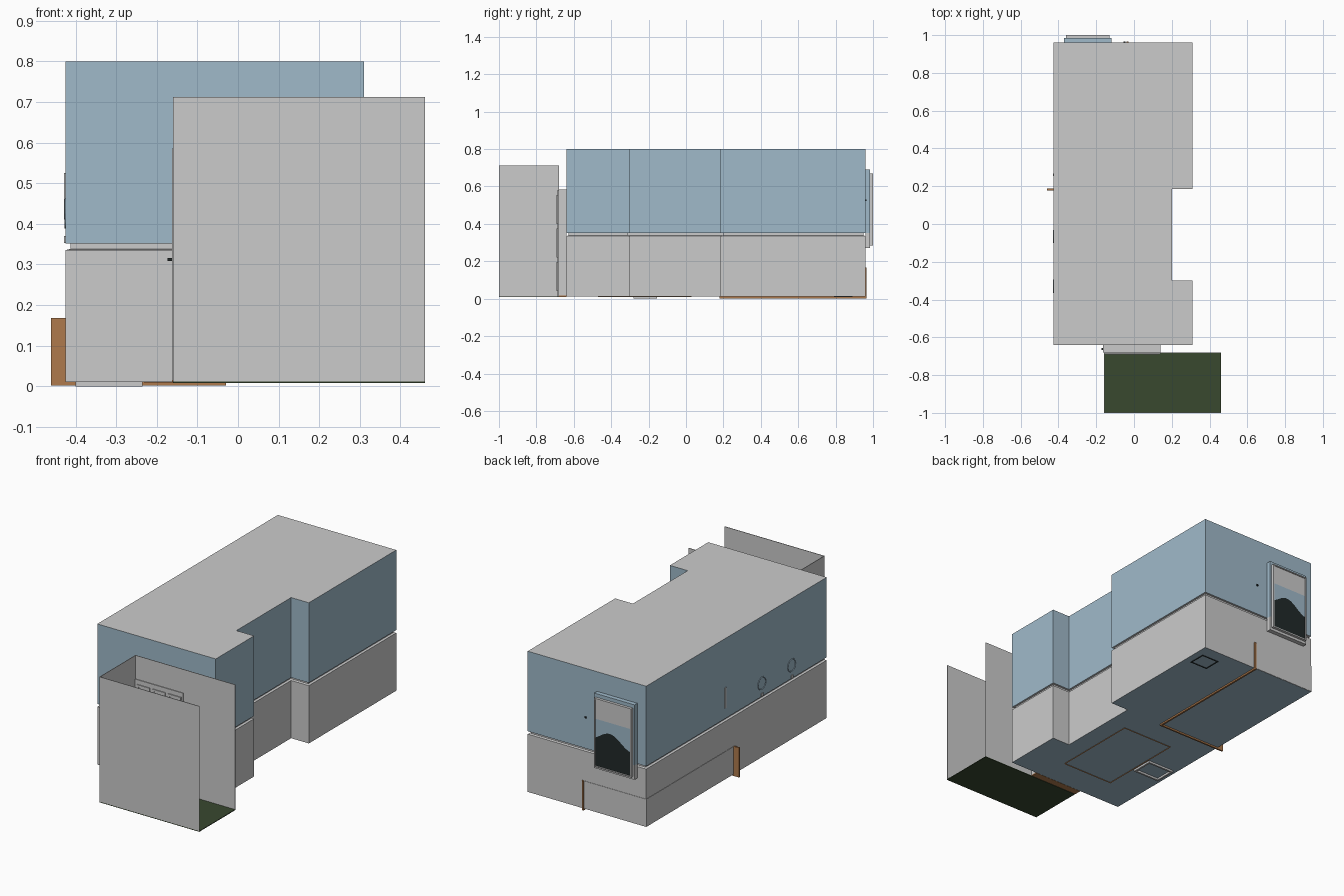
import bpy, bmesh, math

if "Cube" in bpy.data.objects:
    bpy.data.objects.remove(bpy.data.objects["Cube"])


def mat(name, r, g, b):
    m = bpy.data.materials.new(name)
    m.diffuse_color = (r, g, b, 1)
    m.use_nodes = True
    m.node_tree.nodes["Principled BSDF"].inputs["Base Color"].default_value = m.diffuse_color
    return m


GREY = mat("light_grey", .6, .6, .6)
BLUE = mat("dusty_blue", .35, .49, .59)
GREEN = mat("dark_green", .04, .065, .028)
BROWN = mat("warm_brown", .43, .195, .073)
DARK = mat("near_black", .015, .022, .022)


def finish(bm, name, mats):
    me = bpy.data.meshes.new(name)
    bm.to_mesh(me)
    bm.free()
    for m in mats:
        me.materials.append(m)
    ob = bpy.data.objects.new(name, me)
    bpy.context.collection.objects.link(ob)
    return ob


def box(name, x0, x1, y0, y1, z0, z1, m):
    bm = bmesh.new()
    bmesh.ops.create_cube(bm, size=1)
    for v in bm.verts:
        v.co = (x0 if v.co.x < 0 else x1, y0 if v.co.y < 0 else y1,
                z0 if v.co.z < 0 else z1)
    return finish(bm, name, [m])


def frame_xy(name, x0, x1, y0, y1, z0, z1, t, m):
    box(name + "_left", x0, x0 + t, y0, y1, z0, z1, m)
    box(name + "_right", x1 - t, x1, y0, y1, z0, z1, m)
    box(name + "_front", x0 + t, x1 - t, y0, y0 + t, z0, z1, m)
    box(name + "_back", x0 + t, x1 - t, y1 - t, y1, z0, z1, m)


def frame_xz(name, x0, x1, z0, z1, y0, y1, t, m):
    box(name + "_left", x0, x0 + t, y0, y1, z0, z1, m)
    box(name + "_right", x1 - t, x1, y0, y1, z0, z1, m)
    box(name + "_bottom", x0 + t, x1 - t, y0, y1, z0, z0 + t, m)
    box(name + "_top", x0 + t, x1 - t, y0, y1, z1 - t, z1, m)


# room shell: one footprint, with a recessed groove between the two wall colours
FOOT = [(-.425, -.64), (.31, -.64), (.31, -.30), (.20, -.30),
        (.20, .185), (.31, .185), (.31, .96), (-.425, .96)]


def inset(pts, d):
    out = []
    for i, (x, y) in enumerate(pts):
        for a, b in ((pts[i - 1], pts[i]), (pts[i], pts[(i + 1) % len(pts)])):
            ln = math.dist(a, b)
            x -= d * (b[1] - a[1]) / ln
            y += d * (b[0] - a[0]) / ln
        out.append((x, y))
    return out


bm = bmesh.new()
rings = [[bm.verts.new((x, y, z)) for x, y in inset(FOOT, d)]
         for z, d in ((.011, 0), (.335, 0), (.338, .012), (.351, .012), (.351, 0), (.80, 0))]
n = len(FOOT)
for k in range(5):
    for i in range(n):
        j = (i + 1) % n
        f = bm.faces.new((rings[k][i], rings[k][j], rings[k + 1][j], rings[k + 1][i]))
        f.material_index = 1 if k == 4 else 0
bm.faces.new(rings[-1])
bm.faces.new(rings[0][::-1]).material_index = 1
finish(bm, "room_shell", [GREY, BLUE])

# open hallway in front of the room
box("hall_floor", -.16, .46, -1, -.68, .008, .012, GREEN)
box("hall_front_wall", -.16, .46, -1, -.997, .012, .712, GREY)
box("hall_back_wall", -.16, .46, -.683, -.68, .012, .712, GREY)
box("hall_left_wall", -.16, -.157, -.997, -.683, .012, .712, GREY)

# door recess and panelled door
box("door_recess", -.163, .14, -.68, -.64, .016, .585, GREY)
box("door_sill", -.163, .14, -.68, -.64, .010, .016, BROWN)
box("door_slab", -.157, .14, -.687, -.683, .013, .58, GREY)
for c in range(3):
    for r in range(3):
        x, z = -.145 + c * .097, .04 + r * .18
        frame_xz("door_panel_rim", x, x + .08, z, z + .155, -.692, -.687, .011, GREY)
        box("door_panel", x + .022, x + .058, -.690, -.687, z + .022, z + .133, GREY)
box("door_knob", -.173, -.163, -.667, -.657, .308, .316, DARK)

# window bay on the back wall, blue above and grey below like the room
box("window_bay_top", -.37, -.12, .96, .985, .351, .69, BLUE)
box("window_bay_bottom", -.37, -.12, .96, .985, .27, .351, GREY)
box("window_body", -.36, -.13, .985, .995, .285, .67, GREY)
frame_xz("window_frame", -.36, -.13, .285, .67, .995, 1.0, .006, GREY)

# landscape behind the window: cloud, sky and rolling hills
bm = bmesh.new()
N = 20
cols = []
for i in range(N + 1):
    t = i / N
    hill = .455 + .03 * math.cos(t * 5.2 + 3.3) + .014 * t
    cols.append([bm.verts.new((-.352 + .214 * t, .9975, z)) for z in (.293, hill, .555, .662)])
for a, b in zip(cols, cols[1:]):
    for k in range(3):
        bm.faces.new((b[k], a[k], a[k + 1], b[k + 1])).material_index = k
finish(bm, "window_view", [DARK, BLUE, GREY])
box("back_wall_hook", -.055, -.045, .96, .966, .522, .53, DARK)

# raised platform in the back left corner with brown edge boards
box("platform", -.427, -.04, .187, .962, .012, .167, GREY)
box("platform_front_board", -.46, -.03, .178, .187, .002, .168, BROWN)
box("platform_side_board", -.040, -.030, .187, .966, .002, .168, BROWN)

# pieces under the floor
frame_xy("mat_edge", -.40, -.235, -.28, -.155, 0, .011, .010, GREY)
frame_xy("rug_edge", -.23, .09, -.47, .03, .0085, .011, .004, BROWN)
frame_xy("stool_base", .16, .27, .79, .89, .0085, .011, .006, DARK)

# fittings that poke through the left wall
box("wall_switch", -.428, -.425, .253, .267, .41, .525, GREY)
for y in (-.066, -.33):
    bpy.ops.mesh.primitive_torus_add(location=(-.425, y, .425), rotation=(0, math.pi / 2, 0),
                                     major_radius=.034, minor_radius=.003,
                                     major_segments=20, minor_segments=6)
    ring = bpy.context.object
    ring.name = "wall_ring"
    ring.data.materials.append(BLUE)
    box("wall_ring_stem", -.429, -.425, y - .008, y + .008, .353, .37, GREY)
